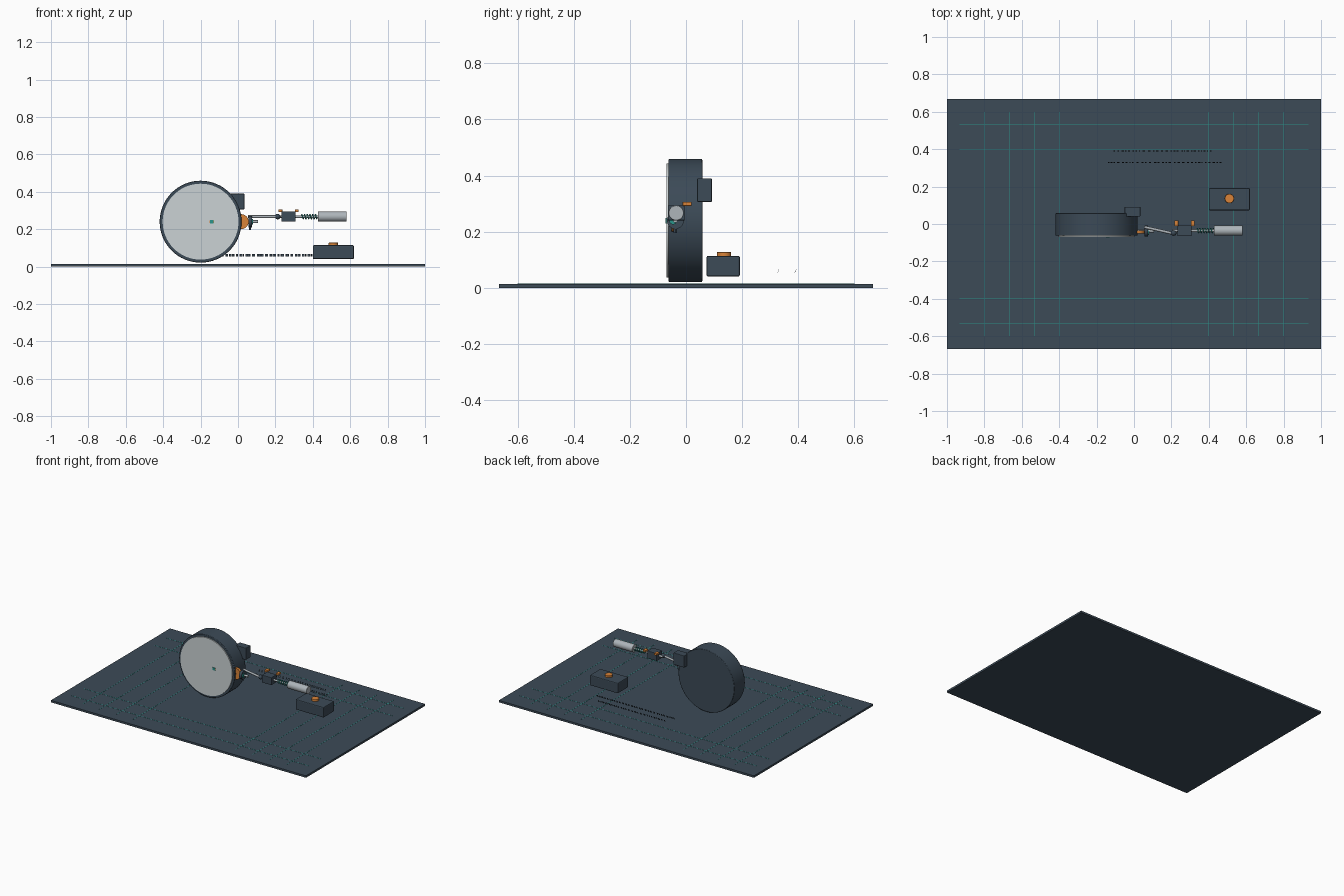
import bpy, math, random
from mathutils import Vector

if "Cube" in bpy.data.objects:
    bpy.data.objects.remove(bpy.data.objects["Cube"])

random.seed(4)

def material(name, rgb):
    m = bpy.data.materials.new(name)
    m.diffuse_color = (*rgb, 1)
    m.use_nodes = True
    m.node_tree.nodes["Principled BSDF"].inputs["Base Color"].default_value = m.diffuse_color
    return m

DARK = material("slate", (0.045, 0.069, 0.095))
ORANGE = material("orange", (0.70, 0.23, 0.04))
TEAL = material("teal", (0.023, 0.30, 0.26))
STEEL = material("steel", (0.42, 0.46, 0.49))
PALE = material("pale", (0.60, 0.65, 0.66))

def box(name, lo, hi, mat, bevel=0.0, tilt=0.0):
    lo, hi = Vector(lo), Vector(hi)
    bpy.ops.mesh.primitive_cube_add(size=1, location=(lo + hi) / 2)
    ob = bpy.context.object
    ob.name = name
    ob.scale = hi - lo
    bpy.ops.object.transform_apply(location=False, rotation=False, scale=True)
    ob.rotation_euler.x = tilt
    ob.data.materials.append(mat)
    if bevel:
        b = ob.modifiers.new("bevel", 'BEVEL')
        b.width, b.segments = bevel, 2
    return ob

def rod(name, a, b, r, mat, sides=32, bevel=0.0):
    a, b = Vector(a), Vector(b)
    bpy.ops.mesh.primitive_cylinder_add(vertices=sides, radius=r, depth=(b - a).length, location=(a + b) / 2)
    ob = bpy.context.object
    ob.name = name
    ob.rotation_euler = (b - a).to_track_quat('Z', 'Y').to_euler()
    ob.data.materials.append(mat)
    bpy.ops.object.shade_smooth_by_angle()
    if bevel:
        m = ob.modifiers.new("bevel", 'BEVEL')
        m.width, m.segments, m.limit_method = bevel, 2, 'ANGLE'
    return ob

# base board with teal guide lines near its edges
box("base_board", (-1, -0.667, 0), (1, 0.667, 0.014), DARK)
W = 0.0015
for s in (-1, 1):
    for x in (0.4, 0.533, 0.667, 0.8):
        box("guide_line_y", (s*x - W, -0.6, 0.012), (s*x + W, 0.6, 0.0148), TEAL)
    for y in (0.4, 0.533):
        box("guide_line_x", (-0.933, s*y - W, 0.012), (0.933, s*y + W, 0.0148), TEAL)

# upright drum with pale face
CX, CZ = -0.2, 0.24
rod("drum", (CX, -0.062, CZ), (CX, 0.058, CZ), 0.219, DARK, 64, 0.003)
rod("drum_face", (CX, -0.069, CZ), (CX, -0.05, CZ), 0.203, PALE, 64)
box("face_marker", (-0.15, -0.073, 0.23), (-0.13, -0.06, 0.248), TEAL)
box("marker_backing", (-0.152, -0.070, 0.234), (-0.128, -0.06, 0.245), ORANGE)

# box behind the drum
box("rear_box", (-0.05, 0.04, 0.306), (0.034, 0.092, 0.39), DARK, 0.003)

# crank at the drum's edge
Y = -0.038
rod("drive_wheel", (0.017, -0.052, CZ), (0.017, -0.034, CZ), 0.04, ORANGE)
rod("crank_axle", (0.0, Y, CZ), (0.108, Y, CZ), 0.008, STEEL, 16)
rod("crank_disc", (0.055, Y, CZ), (0.074, Y, CZ), 0.03, DARK)
rod("crank_collar", (0.074, Y - 0.008, CZ), (0.08, Y - 0.008, CZ), 0.014, TEAL, 16)
rod("crank_pin", (0.064, Y, 0.196), (0.064, Y, 0.225), 0.006, DARK, 12)

# slanted connecting rod and its ball joint
AZ = 0.267
rod("connecting_rod", (0.055, -0.016, AZ), (0.215, -0.052, AZ), 0.0075, STEEL, 16)
bpy.ops.mesh.primitive_uv_sphere_add(segments=24, ring_count=12, radius=0.015, location=(0.212, -0.048, AZ))
ball = bpy.context.object
ball.name = "ball_joint"
ball.data.materials.append(DARK)
bpy.ops.object.shade_smooth_by_angle()

# slide block with two clips
Y = -0.035
box("slide_block", (0.233, -0.065, 0.24), (0.307, -0.005, 0.294), DARK, 0.003)
for x in (0.227, 0.314):
    box("block_clip", (x - 0.01, -0.012, 0.292), (x + 0.01, 0.02, 0.306), ORANGE, 0.002)

# shaft, spring and end cylinder
rod("shaft", (0.205, Y, AZ), (0.43, Y, AZ), 0.007, STEEL, 16)
rod("end_cylinder", (0.427, Y, AZ), (0.58, Y, AZ), 0.027, STEEL, 32, 0.002)
curve = bpy.data.curves.new("spring", 'CURVE')
curve.dimensions = '3D'
curve.bevel_depth, curve.bevel_resolution = 0.003, 2
turns, steps = 6, 96
sp = curve.splines.new('POLY')
sp.points.add(steps)
for i, p in enumerate(sp.points):
    t = i / steps
    a = t * turns * math.tau
    p.co = (0.338 + 0.087*t, Y + 0.012*math.cos(a), AZ + 0.012*math.sin(a), 1)
curve.materials.append(TEAL)
bpy.context.collection.objects.link(bpy.data.objects.new("spring", curve))

# control box with push button
box("control_box", (0.4, 0.073, 0.04), (0.62, 0.192, 0.114), DARK, 0.006)
rod("push_button", (0.51, 0.136, 0.11), (0.51, 0.136, 0.128), 0.025, ORANGE, 32, 0.002)

# two rows of thin tilted tick strips
for y, x0, x1 in ((0.329, -0.14, 0.47), (0.39, -0.11, 0.43)):
    x = x0
    while x < x1:
        w = random.uniform(0.006, 0.014)
        box("tick_strip", (x, y - 0.0005, 0.053), (x + w, y + 0.0005, 0.067), DARK, 0, -0.4)
        x += w + random.uniform(0.006, 0.016)
